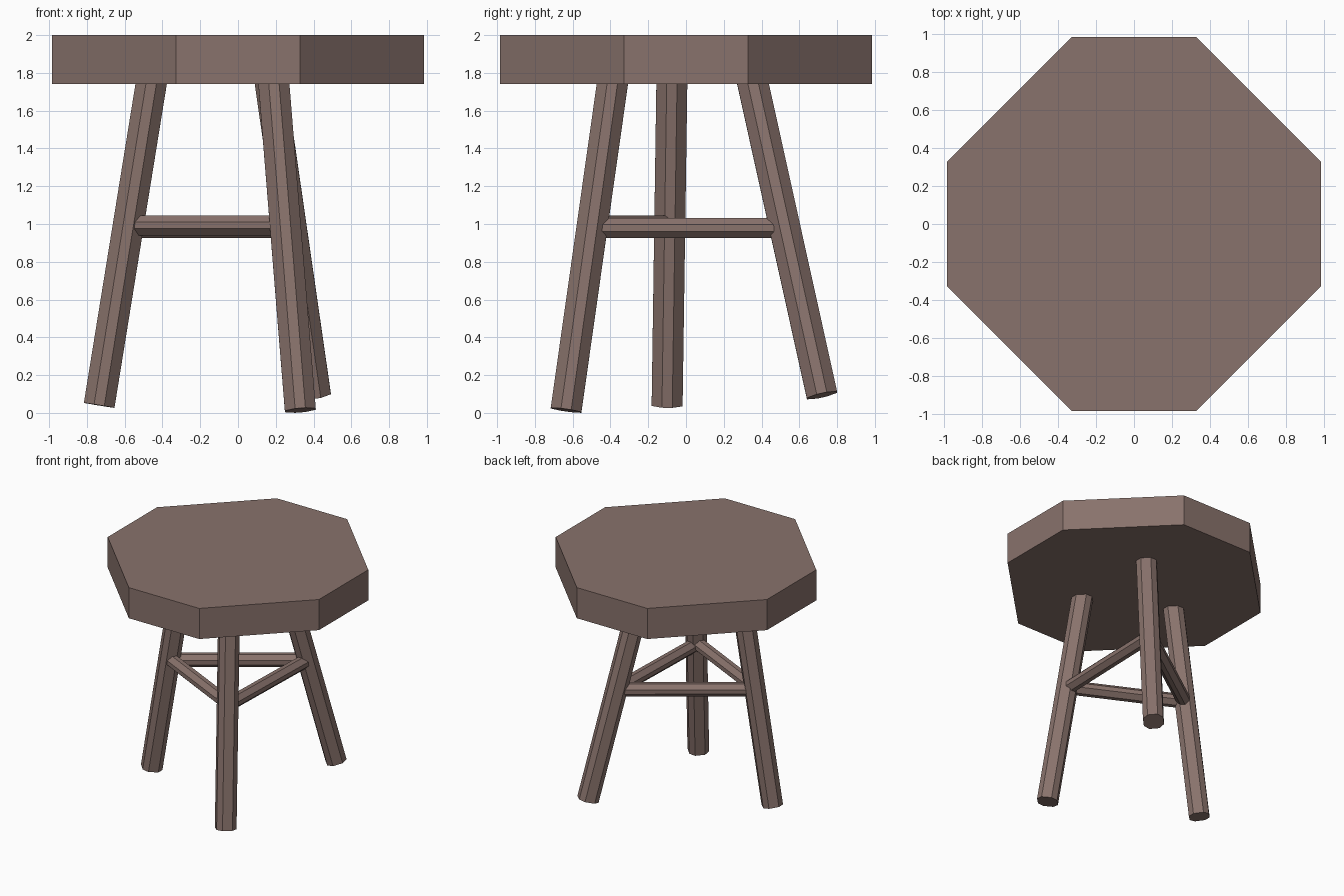
import bpy, bmesh
from mathutils import Vector

if "Cube" in bpy.data.objects:
    bpy.data.objects.remove(bpy.data.objects["Cube"])

wood = bpy.data.materials.new("brown_wood")
wood.diffuse_color = (0.25, 0.17, 0.15, 1)
wood.use_nodes = True
wood.node_tree.nodes["Principled BSDF"].inputs["Base Color"].default_value = wood.diffuse_color


def octagon_prism(name, start, end, half, upright=False):
    """Eight-sided prism from start to end; corners sit at a third of the half width."""
    start, end = Vector(start), Vector(end)
    axis = end - start
    if upright:
        rot = Vector((0, 0, 1)).rotation_difference(axis)
    else:
        rot = axis.to_track_quat('Z', 'Y')
    c = half / 3
    ring = [(c, -half), (half, -c), (half, c), (c, half),
            (-c, half), (-half, c), (-half, -c), (-c, -half)]
    bm = bmesh.new()
    face = bm.faces.new([bm.verts.new((x, y, 0)) for x, y in ring])
    out = bmesh.ops.extrude_face_region(bm, geom=[face])
    top = [v for v in out["geom"] if isinstance(v, bmesh.types.BMVert)]
    bmesh.ops.translate(bm, verts=top, vec=(0, 0, axis.length))
    bmesh.ops.recalc_face_normals(bm, faces=bm.faces)
    mesh = bpy.data.meshes.new(name)
    bm.to_mesh(mesh)
    bm.free()
    mesh.materials.append(wood)
    obj = bpy.data.objects.new(name, mesh)
    obj.location = start
    obj.rotation_mode = 'QUATERNION'
    obj.rotation_quaternion = rot
    bpy.context.collection.objects.link(obj)
    return obj


# Seat
octagon_prism("seat", (0, 0, 1.742), (0, 0, 2.0), 0.985, upright=True)

# Splayed legs: foot centre and the point where each meets the seat underside
legs = {
    "left": (Vector((-0.735, -0.10, 0.04)), Vector((-0.46, -0.075, 1.74))),
    "front": (Vector((0.33, -0.635, 0.014)), Vector((0.19, -0.39, 1.74))),
    "back": (Vector((0.41, 0.72, 0.093)), Vector((0.172, 0.355, 1.74))),
}
for name, (foot, top) in legs.items():
    octagon_prism(name + "_leg", foot, foot.lerp(top, 1.04), 0.082, upright=True)


def on_leg(name, z):
    foot, top = legs[name]
    return foot.lerp(top, (z - foot.z) / (top.z - foot.z))


# Stretchers joining the legs
for a, b, z in (("left", "front", 0.993), ("front", "back", 0.979), ("left", "back", 0.979)):
    p, q = on_leg(a, z), on_leg(b, z)
    extra = (q - p).normalized() * 0.03
    octagon_prism(f"{a}_{b}_stretcher", p - extra, q + extra, 0.053)
